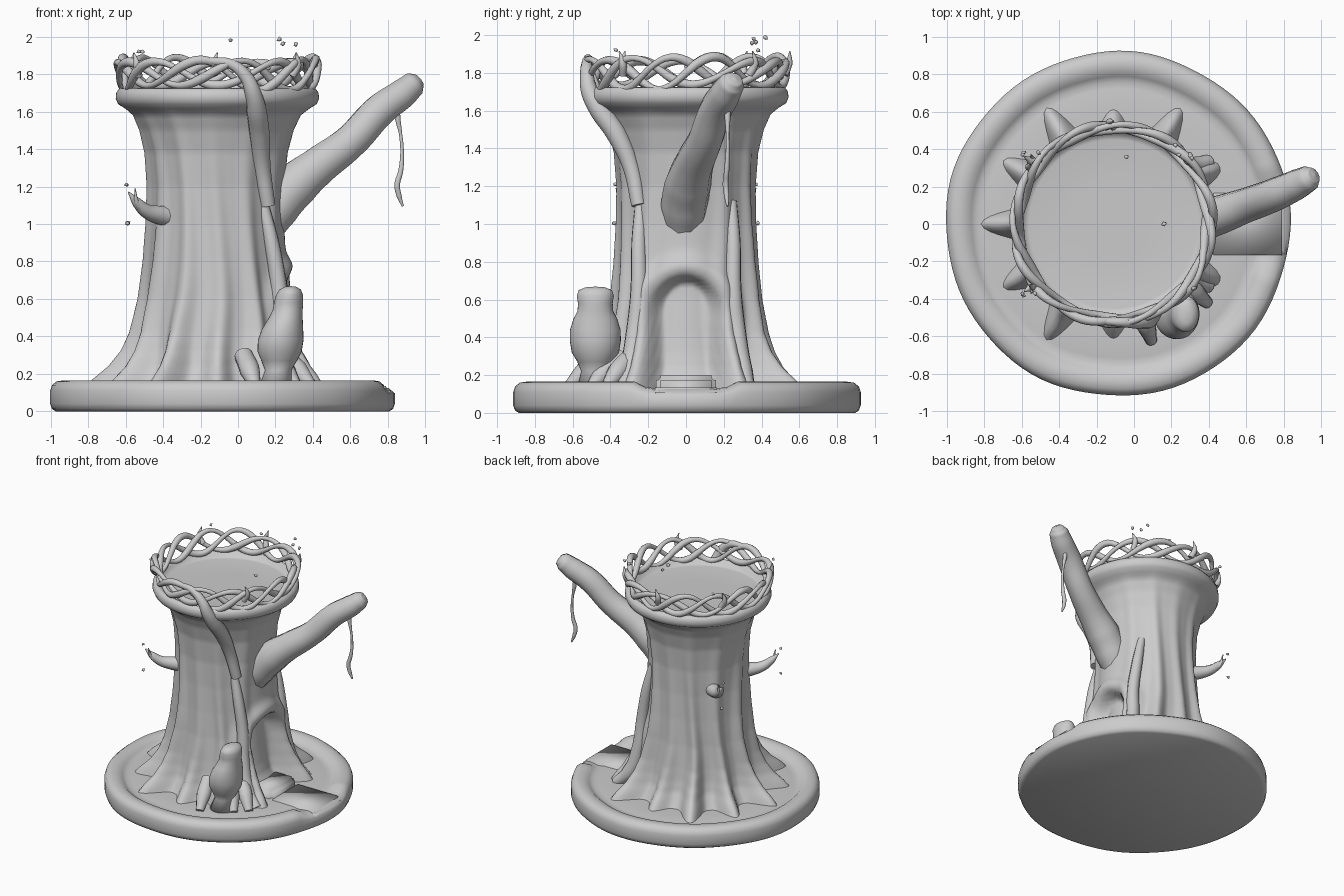
import bpy, bmesh, math, random
from mathutils import Vector

random.seed(4)
CX = -0.11  # trunk axis


def finish(name, bm):
    bmesh.ops.recalc_face_normals(bm, faces=bm.faces)
    me = bpy.data.meshes.new(name)
    bm.to_mesh(me)
    bm.free()
    ob = bpy.data.objects.new(name, me)
    bpy.context.collection.objects.link(ob)
    for p in me.polygons:
        p.use_smooth = True
    return ob


def smooth(a, b, x):
    t = min(1, max(0, (x - a) / (b - a)))
    return t * t * (3 - 2 * t)


def lathe(name, rows, n, point):
    """Skin rings of point(row, angle), closing both ends."""
    bm = bmesh.new()
    rings = [[bm.verts.new(point(r, 2 * math.pi * i / n)) for i in range(n)] for r in rows]
    for a, b in zip(rings, rings[1:]):
        for i in range(n):
            j = (i + 1) % n
            bm.faces.new((a[i], a[j], b[j], b[i]))
    bm.faces.new(rings[0])
    bm.faces.new(rings[-1])
    return finish(name, bm)


def tube(name, pts, cyclic=False, res=5):
    """Smooth tapered tube through (x, y, z, radius) points."""
    cu = bpy.data.curves.new(name, 'CURVE')
    cu.dimensions = '3D'
    cu.bevel_depth = 1
    cu.bevel_resolution = 3
    cu.resolution_u = res
    cu.use_fill_caps = True
    sp = cu.splines.new('BEZIER')
    sp.bezier_points.add(len(pts) - 1)
    for bp, p in zip(sp.bezier_points, pts):
        bp.co = p[:3]
        bp.radius = p[3]
        bp.handle_left_type = bp.handle_right_type = 'AUTO'
    sp.use_cyclic_u = cyclic
    tmp = bpy.data.objects.new(name, cu)
    bpy.context.collection.objects.link(tmp)
    bpy.context.view_layer.update()
    dg = bpy.context.evaluated_depsgraph_get()
    me = bpy.data.meshes.new_from_object(tmp.evaluated_get(dg))
    bpy.data.objects.remove(tmp)
    ob = bpy.data.objects.new(name, me)
    bpy.context.collection.objects.link(ob)
    return ob


def polar(r, deg, z):
    a = math.radians(deg)
    return (CX + r * math.cos(a), r * math.sin(a), z)


# Round base with a raised rim, cut down in front of the door
def base_point(row, a):
    r, z, rim = row
    d = abs((a + math.pi) % (2 * math.pi) - math.pi)
    gap = 1 - smooth(0.24, 0.31, d)
    wob = 0.004 * math.sin(5 * a) + 0.003 * math.sin(9 * a + 1)
    z -= rim * 0.035 * gap
    r = r + wob * min(1, r)
    return (-0.085 + r * math.cos(a), r * math.sin(a), z)


lathe("base", [(0.89, 0, 0), (0.91, 0.012, 0), (0.92, 0.04, 0), (0.92, 0.11, 0.4), (0.91, 0.14, 1),
               (0.885, 0.16, 1), (0.85, 0.165, 1), (0.81, 0.16, 1), (0.785, 0.14, 0.6), (0.755, 0.122, 0),
               (0.72, 0.128, 0), (0.6, 0.13, 0), (0.3, 0.13, 0)], 96, base_point)

# Trunk profile: height, radius, root swell
prof = [(0.10, 0.52, 0.19), (0.17, 0.475, 0.175), (0.24, 0.435, 0.135), (0.32, 0.415, 0.095),
        (0.42, 0.40, 0.065), (0.6, 0.378, 0.045), (0.8, 0.365, 0.032), (1.0, 0.357, 0.025),
        (1.2, 0.358, 0.018), (1.38, 0.375, 0.014), (1.5, 0.407, 0.010), (1.58, 0.445, 0.006),
        (1.615, 0.49, 0), (1.64, 0.53, 0), (1.67, 0.543, 0), (1.70, 0.54, 0), (1.722, 0.525, 0),
        (1.725, 0.505, 0), (1.715, 0.487, 0), (1.69, 0.475, 0), (1.685, 0.45, 0), (1.685, 0.2, 0)]
rows = []
for p, q in zip(prof, prof[1:]):
    k = max(1, round((q[0] - p[0]) / 0.02))
    rows += [tuple(u + (v - u) * i / k for u, v in zip(p, q)) for i in range(k)]
rows.append(prof[-1])
root_scale = [0.0, 0.75, 1.15, 0.6, 1.15, 0.95, 1.1, 0.95, 1.15, 0.6, 0.8, 0.75]


def trunk_point(row, a):
    z, r, swell = row
    bend = a + 0.08 * math.sin(3 * z + 2 * a) * smooth(0.2, 0.7, z)
    s = root_scale[round(bend / (math.pi / 6)) % 12]
    lobe = ((1 + math.cos(12 * bend)) / 2) ** 1.7
    r += swell * s * lobe
    # arched doorway on the +x side, with a swollen frame
    if math.cos(a) > 0 and z < 1:
        y = r * math.sin(a)
        d = math.hypot(y, max(0, z - 0.5) * 0.9) - 0.19
        r += 0.035 * math.exp(-((d - 0.06) / 0.05) ** 2)
        r -= 0.09 * (1 - smooth(-0.025, 0.02, d))
    return (CX + r * math.cos(a), r * math.sin(a), z)


lathe("trunk", rows, 192, trunk_point)

# Doorstep and path leading over the base edge
for name, x0, x1, hw, top in (("doorstep", 0.2, 0.42, 0.16, 0.20), ("path", 0.4, 0.815, 0.19, 0.135)):
    bm = bmesh.new()
    bmesh.ops.create_cube(bm, size=1)
    for v in bm.verts:
        v.co = ((x0 + x1) / 2 + v.co.x * (x1 - x0), v.co.y * 2 * hw, 0.02 + (v.co.z + 0.5) * (top - 0.02))
    bmesh.ops.bevel(bm, geom=bm.edges[:], offset=0.025, segments=3, affect='EDGES')
    finish(name, bm)

# Large branch
tube("branch", [(0.08, -0.02, 0.85, 0.08), (0.2, -0.01, 1.08, 0.125), (0.31, 0.01, 1.21, 0.125),
                (0.43, 0.04, 1.31, 0.107), (0.6, 0.10, 1.44, 0.094), (0.76, 0.16, 1.61, 0.09),
                (0.87, 0.21, 1.69, 0.083), (0.935, 0.245, 1.745, 0.07), (0.96, 0.26, 1.765, 0.045),
                (0.967, 0.264, 1.771, 0.004)], res=6)
tube("hanging_vine", [(0.85, 0.22, 1.64, 0.014), (0.852, 0.22, 1.57, 0.016), (0.868, 0.22, 1.48, 0.009),
                      (0.876, 0.22, 1.38, 0.01), (0.868, 0.215, 1.28, 0.014), (0.85, 0.21, 1.21, 0.016),
                      (0.86, 0.215, 1.15, 0.014), (0.88, 0.22, 1.095, 0.006)])

# Woven crown of three wavy vines
for k in range(3):
    pts = []
    for i in range(40):
        a = 2 * math.pi * i / 40
        w = math.sin(5 * a + k * 2 * math.pi / 3 + 0.35 * math.sin(2 * a + k))
        z = 1.80 + 0.075 * w + 0.015 * math.sin(3 * a + k)
        r = 0.515 + 0.012 * w + 0.016 * math.cos(5 * a + k * 2)
        pts.append(polar(r, math.degrees(a), z) + (0.021 + 0.005 * math.sin(7 * a + k),))
    tube("crown_vine_%d" % k, pts, True, 3)

# Vines climbing the trunk into the crown
tube("climbing_vine", [(-0.15, -0.52, 1.87, 0.02), (-0.04, -0.525, 1.855, 0.028), (0.04, -0.525, 1.79, 0.036),
                       (0.08, -0.51, 1.70, 0.046), (0.10, -0.455, 1.6, 0.055), (0.115, -0.37, 1.48, 0.055),
                       (0.13, -0.29, 1.3, 0.045), (0.16, -0.25, 1.1, 0.04)])
for s in (-1, 1):
    tube("side_root", [(0.13, s * 0.24, 1.12, 0.03), (0.18, s * 0.25, 0.9, 0.04),
                       (0.22, s * 0.25, 0.65, 0.045), (0.24, s * 0.27, 0.42, 0.05),
                       (0.30, s * 0.30, 0.22, 0.055), (0.40, s * 0.33, 0.12, 0.04)])

# Broken twigs on the far side, with thorns on the crown above them
for s in (-1, 1):
    tube("twig", [(-0.36, s * 0.19, 1.04, 0.06), (-0.43, s * 0.24, 1.05, 0.05), (-0.49, s * 0.29, 1.07, 0.038),
                  (-0.54, s * 0.33, 1.115, 0.028), (-0.585, s * 0.36, 1.17, 0.004)])
    tube("twig_fork", [(-0.49, s * 0.29, 1.07, 0.025), (-0.535, s * 0.34, 1.10, 0.015),
                       (-0.55, s * 0.37, 1.19, 0.003)])
for deg in (144, 216, 40, 320, 90):
    tube("crown_thorn", [polar(0.52, deg, 1.79) + (0.022,), polar(0.545, deg + 2, 1.85) + (0.02,),
                         polar(0.55, deg, 1.915) + (0.003,)])

# Perched bird-like figure on a small stump
fig = [(0.12, 0.10, 0.20, 0.10), (0.22, 0.07, 0.215, 0.075), (0.27, 0.095, 0.22, 0.095), (0.32, 0.118, 0.222, 0.125),
       (0.38, 0.122, 0.228, 0.135), (0.44, 0.11, 0.238, 0.134), (0.5, 0.09, 0.255, 0.115),
       (0.54, 0.08, 0.265, 0.094), (0.58, 0.078, 0.27, 0.092), (0.62, 0.072, 0.275, 0.098),
       (0.65, 0.058, 0.278, 0.088), (0.665, 0.03, 0.28, 0.05), (0.668, 0.005, 0.28, 0.008)]
lathe("perched_figure", fig, 32, lambda f, a: (f[2] + f[1] * math.cos(a), -0.48 + f[3] * math.sin(a), f[0]))
for deg in (-72, -50, -40):
    tube("stump_root", [polar(0.45, deg, 0.30) + (0.05,), polar(0.56, deg, 0.22) + (0.055,),
                        polar(0.66, deg, 0.13) + (0.03,)])

# Loose floating chips
chips = [(-0.04, 0.36, 1.98), (0.22, 0.42, 1.985), (0.31, 0.35, 1.96), (0.24, 0.37, 1.965),
         (-0.53, -0.37, 1.92), (-0.51, 0.38, 1.92), (0.16, 0.0, 1.83)]
for s in (-1, 1):
    chips += [(-0.59, s * 0.38, 1.005), (-0.595, s * 0.37, 1.21)]
for c in chips:
    bm = bmesh.new()
    bmesh.ops.create_icosphere(bm, subdivisions=1, radius=0.014)
    for v in bm.verts:
        v.co = Vector(c) + v.co * random.uniform(0.6, 1.2)
    finish("chip", bm)
